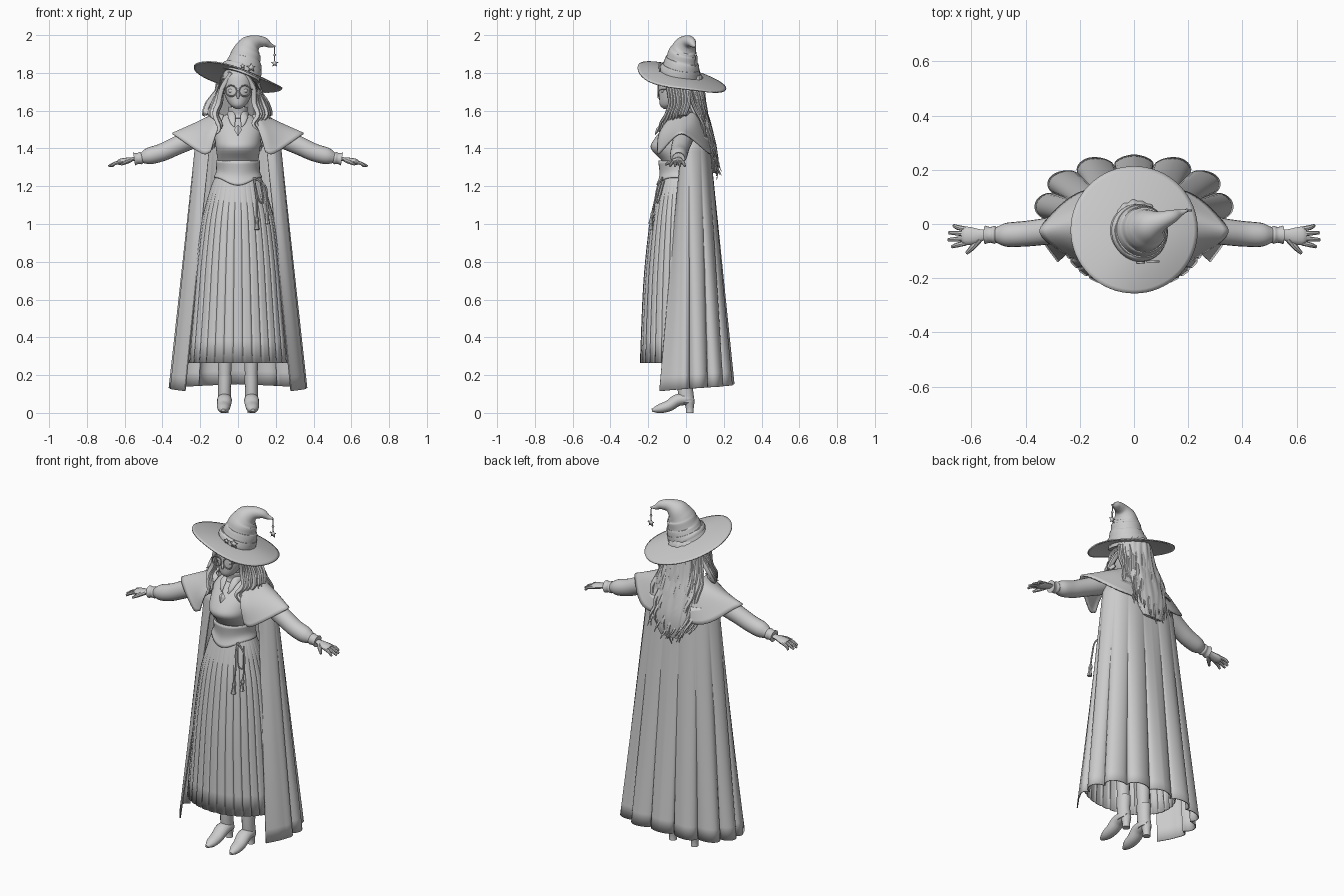
import bpy, bmesh, math, random
from mathutils import Vector

random.seed(4)
if "Cube" in bpy.data.objects:
    bpy.data.objects.remove(bpy.data.objects["Cube"])

clay = bpy.data.materials.new("clay_grey")
clay.use_nodes = True
clay.diffuse_color = (0.6, 0.6, 0.6, 1)
clay.node_tree.nodes["Principled BSDF"].inputs["Base Color"].default_value = clay.diffuse_color


def finish(name, bm, mirror=False, thick=0.0, sharp=40):
    bmesh.ops.recalc_face_normals(bm, faces=bm.faces)
    mesh = bpy.data.meshes.new(name)
    bm.to_mesh(mesh)
    bm.free()
    mesh.materials.append(clay)
    mesh.polygons.foreach_set("use_smooth", [True] * len(mesh.polygons))
    mesh.set_sharp_from_angle(angle=math.radians(sharp))
    obj = bpy.data.objects.new(name, mesh)
    bpy.context.scene.collection.objects.link(obj)
    if mirror:
        mod = obj.modifiers.new("Mirror", "MIRROR")
        mod.merge_threshold = 0.0005
    if thick:
        mod = obj.modifiers.new("Solidify", "SOLIDIFY")
        mod.thickness = thick
        mod.offset = 0
    return obj


def spline(pts, steps):
    """Smooth points of any dimension running through the given points."""
    pts = [Vector(p) for p in pts]
    pts = [pts[0] * 2 - pts[1]] + pts + [pts[-1] * 2 - pts[-2]]
    out = []
    for a, b, c, d in zip(pts, pts[1:], pts[2:], pts[3:]):
        for i in range(steps):
            t = i / steps
            out.append((b * 2 + (c - a) * t + (a * 2 - b * 5 + c * 4 - d) * t * t
                        + (b * 3 - a - c * 3 + d) * t ** 3) / 2)
    return out + [pts[-2]]


def grid(name, rows, closed=True, cap=True, **opts):
    bm = bmesh.new()
    verts = [[bm.verts.new(p) for p in row] for row in rows]
    n = len(rows[0])
    for a, b in zip(verts, verts[1:]):
        for i in range(n if closed else n - 1):
            j = (i + 1) % n
            bm.faces.new((a[i], a[j], b[j], b[i]))
    if closed and cap:
        bm.faces.new(verts[0])
        bm.faces.new(verts[-1])
    return finish(name, bm, **opts)


def tube(name, pts, sides=12, steps=5, ref=(0, 0, 1), squash=1, **opts):
    """Swept tube through points (x, y, z, radius)."""
    path = spline(pts, steps)
    rows = []
    for i, p in enumerate(path):
        tangent = (path[min(i + 1, len(path) - 1)] - path[max(i - 1, 0)]).to_3d().normalized()
        side = tangent.cross(Vector(ref)).normalized()
        up = side.cross(tangent) * squash
        angles = [math.tau * k / sides for k in range(sides)]
        rows.append([p.to_3d() + (side * math.cos(a) + up * math.sin(a)) * max(p[3], 0.001) for a in angles])
    return grid(name, rows, **opts)


def lathe(name, rings, sides=40, steps=4, ripple=None, drop=None, **opts):
    """Stacked ellipses given as (z, centre y, radius x, radius y)."""
    rows = []
    path = spline(rings, steps)
    for i, (z, cy, rx, ry) in enumerate(path):
        v, row = i / (len(path) - 1), []
        for k in range(sides):
            a = math.tau * k / sides
            f = ripple(a, v) if ripple else 1
            dz = drop(a, v) if drop else 0
            row.append((rx * f * math.sin(a), cy - ry * f * math.cos(a), z + dz))
        rows.append(row)
    return grid(name, rows, **opts)


def blob(name, centre, size, mirror=False):
    bm = bmesh.new()
    bmesh.ops.create_uvsphere(bm, u_segments=16, v_segments=10, radius=1)
    for v in bm.verts:
        v.co = Vector(c + s * q for c, s, q in zip(centre, size, v.co))
    return finish(name, bm, mirror=mirror)


def star(name, centre, radius):
    bm = bmesh.new()
    ring = []
    for k in range(10):
        r = radius * (0.45 if k % 2 else 1)
        a = math.tau * k / 10
        ring.append(bm.verts.new((centre[0] + r * math.sin(a), centre[1], centre[2] + r * math.cos(a))))
    bm.faces.new(ring)
    return finish(name, bm, thick=0.008)


# Head, face and glasses
lathe("head", [(1.61, -.105, .014, .014), (1.63, -.088, .042, .05), (1.67, -.066, .066, .076),
               (1.72, -.055, .078, .086), (1.79, -.045, .08, .085), (1.83, -.04, .05, .05)], sides=28)
tube("nose", [(0, -.135, 1.71, .004), (0, -.145, 1.675, .007), (0, -.138, 1.667, .004)], ref=(0, 1, 0))
blob("lips", (0, -.128, 1.643), (.016, .008, .006))
for s, side in ((1, "left"), (-1, "right")):
    bpy.ops.mesh.primitive_torus_add(major_radius=.029, minor_radius=.0035, major_segments=28, minor_segments=6,
                                     location=(s * .036, -.147, 1.705), rotation=(math.pi / 2, 0, 0))
    frame = bpy.context.object
    frame.name = "glasses_rim_" + side
    frame.data.materials.append(clay)
blob("eye", (.034, -.122, 1.705), (.018, .012, .012), mirror=True)
tube("glasses_arm", [(.064, -.145, 1.71, .003), (.082, -.08, 1.715, .003)], sides=6, mirror=True)

# Torso, corset, collar and brooch
lathe("torso", [(1.22, -.035, .115, .09), (1.3, -.03, .1, .085), (1.34, -.035, .108, .098),
                (1.4, -.06, .117, .126), (1.45, -.05, .122, .118), (1.52, -.02, .125, .09),
                (1.57, 0, .085, .066), (1.59, -.015, .045, .045), (1.65, -.03, .036, .038)])
lathe("corset", [(1.245, -.035, .125, .105), (1.28, -.032, .112, .098), (1.335, -.035, .113, .108)],
      ripple=lambda a, v: 1 + .13 * (1 - v) * max(0, math.cos(a)) ** 5,
      drop=lambda a, v: -.04 * (1 - v) * max(0, math.cos(a)) ** 5, cap=False, thick=.008)
lathe("high_collar", [(1.56, -.015, .065, .062), (1.58, -.02, .05, .05), (1.62, -.03, .047, .048)],
      cap=False, thick=.006)
tube("collar_lapel", [(.05, -.04, 1.59, .012), (.035, -.08, 1.575, .02), (.028, -.11, 1.54, .014),
                      (.02, -.122, 1.515, .003)], ref=(0, 1, 0), squash=.35, mirror=True)
tube("brooch", [(0, -.14, 1.525, .002), (0, -.148, 1.5, .022), (0, -.165, 1.47, .002)],
     sides=4, steps=1, ref=(0, 1, 0), squash=.5, sharp=20)

# Pleated skirt
lathe("skirt", [(1.26, -.035, .113, .094), (1.2, -.035, .14, .112), (1.1, -.035, .17, .138),
                (1, -.035, .195, .157), (.8, -.035, .222, .18), (.6, -.035, .24, .194),
                (.265, -.035, .27, .207)], sides=320, steps=3, cap=False, thick=.004,
      ripple=lambda a, v: 1 - .03 * min(1, v * 2) * abs(math.sin(a * 16)) ** 14)

# Belt cords with tassels
for x, low in ((.1, 1.04), (.155, 1.07)):
    tube("belt_cord", [(.085, -.125, 1.245, .005), (x - .01, -.15, 1.2, .005), (x, -.165, 1.12, .005),
                       (x, -.176, low, .005)], sides=6, ref=(0, 1, 0))
    tube("tassel", [(x, -.176, low, .005), (x, -.178, low - .02, .011), (x, -.182, low - .035, .008),
                    (x, -.186, low - .07, .014)], sides=8, ref=(0, 1, 0))
tube("belt_loop", [(.085, -.125, 1.24, .004), (.11, -.155, 1.13, .004), (.135, -.145, 1.12, .004),
                   (.12, -.115, 1.23, .004)], sides=6, ref=(0, 1, 0))

# Legs and heeled boots
tube("leg", [(.07, -.02, .8, .06), (.07, -.01, .45, .045), (.07, -.005, .15, .031)], ref=(0, 1, 0), mirror=True)
tube("boot_shaft", [(.07, -.003, .2, .036), (.07, -.003, .185, .036), (.071, -.003, .12, .034),
                    (.071, .004, .055, .035)], ref=(0, 1, 0), squash=1.2, mirror=True)
tube("boot_foot", [(.071, .038, .065, .02), (.071, .01, .072, .036), (.072, -.045, .067, .04),
                   (.075, -.09, .038, .037), (.077, -.14, .022, .03), (.079, -.18, .014, .01)],
     squash=.8, mirror=True)
tube("boot_heel", [(.071, .018, .06, .028), (.071, .02, .025, .021), (.071, .02, 0, .021)], ref=(0, 1, 0), mirror=True)

# Long cape, smooth at the front flaps and fluted behind
hem = spline([(.28, -.14), (.335, -.06), (.368, .04), (.32, .16), (.18, .238), (0, .254)], 24)
top = spline([(.145, -.02), (.19, -.02), (.22, .025), (.18, .09), (.1, .118), (0, .12)], 24)
rows = []
for i in range(19):
    v, row = i / 18, []
    for k, (a, b) in enumerate(zip(top, hem)):
        u = k / (len(hem) - 1)
        flute = min(1, max(0, u - .22) * 6)
        fold = 1 - .17 * v * flute * (1 - abs(math.sin(math.pi * 5.5 * u)) ** .45)
        p = a.lerp(b, v) * fold
        row.append((p.x, p.y, 1.46 + (.115 + .037 * u - 1.46) * v))
    rows.append(row)
grid("cape", rows, closed=False, mirror=True, thick=.006)

# Shoulder capelet, open at the front
net = [[(.075, -.075, 1.575), (.1, -.06, 1.585), (.11, -.01, 1.59), (.1, .035, 1.59), (.06, .06, 1.59), (0, .065, 1.59)],
       [(.115, -.14, 1.48), (.16, -.12, 1.485), (.22, -.03, 1.53), (.2, .04, 1.53), (.11, .1, 1.49), (0, .11, 1.48)],
       [(.145, -.15, 1.38), (.195, -.14, 1.375), (.335, -.05, 1.47), (.325, .01, 1.465), (.2, .115, 1.38), (0, .14, 1.37)]]
columns = [spline(col, 6) for col in zip(*[spline(row, 6) for row in net])]
grid("capelet", columns, closed=False, mirror=True, thick=.008)

# Puffed sleeves, cuffs and hands
tube("sleeve", [(.1, 0, 1.51, .055), (.22, -.012, 1.462, .054), (.33, -.028, 1.412, .049), (.4, -.036, 1.38, .047),
                (.47, -.04, 1.36, .044), (.51, -.04, 1.35, .028), (.53, -.04, 1.348, .026)], sides=20, mirror=True)
tube("cuff", [(.505, -.04, 1.351, .027), (.515, -.04, 1.349, .033), (.53, -.04, 1.347, .029), (.55, -.04, 1.344, .034)],
     sides=20, mirror=True)
tube("palm", [(.53, -.04, 1.347, .02), (.56, -.041, 1.343, .021), (.59, -.044, 1.336, .03), (.62, -.044, 1.329, .034),
              (.635, -.044, 1.326, .026)], squash=.5, mirror=True)
for i, reach in enumerate((.672, .686, .683, .665)):
    y = -.07 + .017 * i
    tip = -.084 + .026 * i
    tube("finger", [(.62, y, 1.329, .0095), (.65, (y + tip) / 2, 1.321, .009), (reach, tip, 1.306, .006)],
         sides=8, mirror=True)
tube("thumb", [(.57, -.055, 1.338, .013), (.595, -.085, 1.327, .011), (.618, -.108, 1.315, .006)], sides=8, mirror=True)

# Hair: back mass, curling strands and front locks
lathe("hair_mass", [(1.82, -.01, .06, .06), (1.78, 0, .09, .085), (1.7, .02, .102, .078), (1.6, .055, .113, .058),
                    (1.5, .095, .116, .045), (1.4, .13, .108, .033), (1.32, .145, .088, .022), (1.27, .15, .06, .01)],
      sides=96, ripple=lambda a, v: 1 + .03 * math.sin(16 * a + 5 * v) + .02 * math.sin(9 * a - 9 * v))
for i in range(24):
    f = i / 11.5 - 1
    end = 1.2 + .1 * abs(f) + random.uniform(0, .07)
    phase = random.uniform(0, math.tau)
    pts = []
    for k in range(11):
        t = k / 10
        z = 1.74 + (end - 1.74) * t
        wave = .02 * t * math.sin(phase + 12 * t)
        y = .075 - .07 * f * f + (.1 + .04 * f * f) * t + .016 * t * math.cos(phase + 11 * t)
        pts.append((f * (.098 + .045 * math.sin(2.4 * t)) + wave, y, z, .018 * (1 - t) ** .6 + .002))
    tube("hair_strand", pts, sides=8, steps=3, ref=(0, 1, 0), squash=.6)
for s in (1, -1):
    for i in range(8):
        g = i / 7
        out = .115 + .06 * g + random.uniform(-.01, .01)
        end = 1.48 + .07 * g + random.uniform(-.02, .03)
        y = -.085 + .1 * g
        tube("front_lock", [(s * .035 * (1 + g), -.115 + .08 * g, 1.8, .012), (s * (.083 + .015 * g), y - .01, 1.72, .015),
                            (s * (out - .02), y, 1.64, .015), (s * out, y - .02, 1.58, .013),
                            (s * (out - .025), y - .05 * (1 - g), end + .04, .01), (s * (out + .005), y - .05, end, .002)],
             sides=7, steps=4, ref=(0, 1, 0), squash=.7)

# Tilted, wavy hat brim
rows = []
for i in range(13):
    r = .06 + .174 * i / 12
    row = []
    for k in range(64):
        a = math.tau * k / 64
        x, y = r * math.cos(a), r * math.sin(a)
        edge = (r / .234) ** 2
        dip = .035 * edge * max(0, math.cos(a + .85)) ** 3
        row.append((x, y - .022, 1.778 - .22 * x - .265 * y + .025 * (1 - edge) - dip))
    rows.append(row)
grid("hat_brim", rows, cap=False, thick=.007)

# Crumpled hat crown with bent tip, band and hanging charm
tube("hat_crown", [(.012, -.035, 1.785, .108), (.028, -.027, 1.83, .098), (.034, -.024, 1.86, .09),
                   (.037, -.021, 1.874, .083), (.044, -.017, 1.9, .079), (.05, -.012, 1.918, .07),
                   (.066, -.002, 1.944, .058), (.1, .012, 1.964, .036), (.14, .028, 1.963, .025),
                   (.168, .04, 1.947, .014), (.198, .05, 1.94, .003)], sides=32, steps=4, ref=(0, 1, 0))
tube("hat_band", [(.017, -.033, 1.802, .108), (.021, -.031, 1.812, .108), (.026, -.028, 1.824, .104),
                  (.029, -.026, 1.834, .1)], sides=32, steps=2, ref=(0, 1, 0))
star("hat_star", (.07, -.138, 1.828), .026)
star("hat_star_small", (.025, -.142, 1.835), .016)
tube("charm_cord", [(.192, .05, 1.942, .003), (.194, .05, 1.9, .003), (.194, .05, 1.862, .003)], sides=6, ref=(0, 1, 0))
blob("charm_bead", (.194, .05, 1.895), (.007, .007, .007))
star("charm_star", (.194, .05, 1.85), .021)
